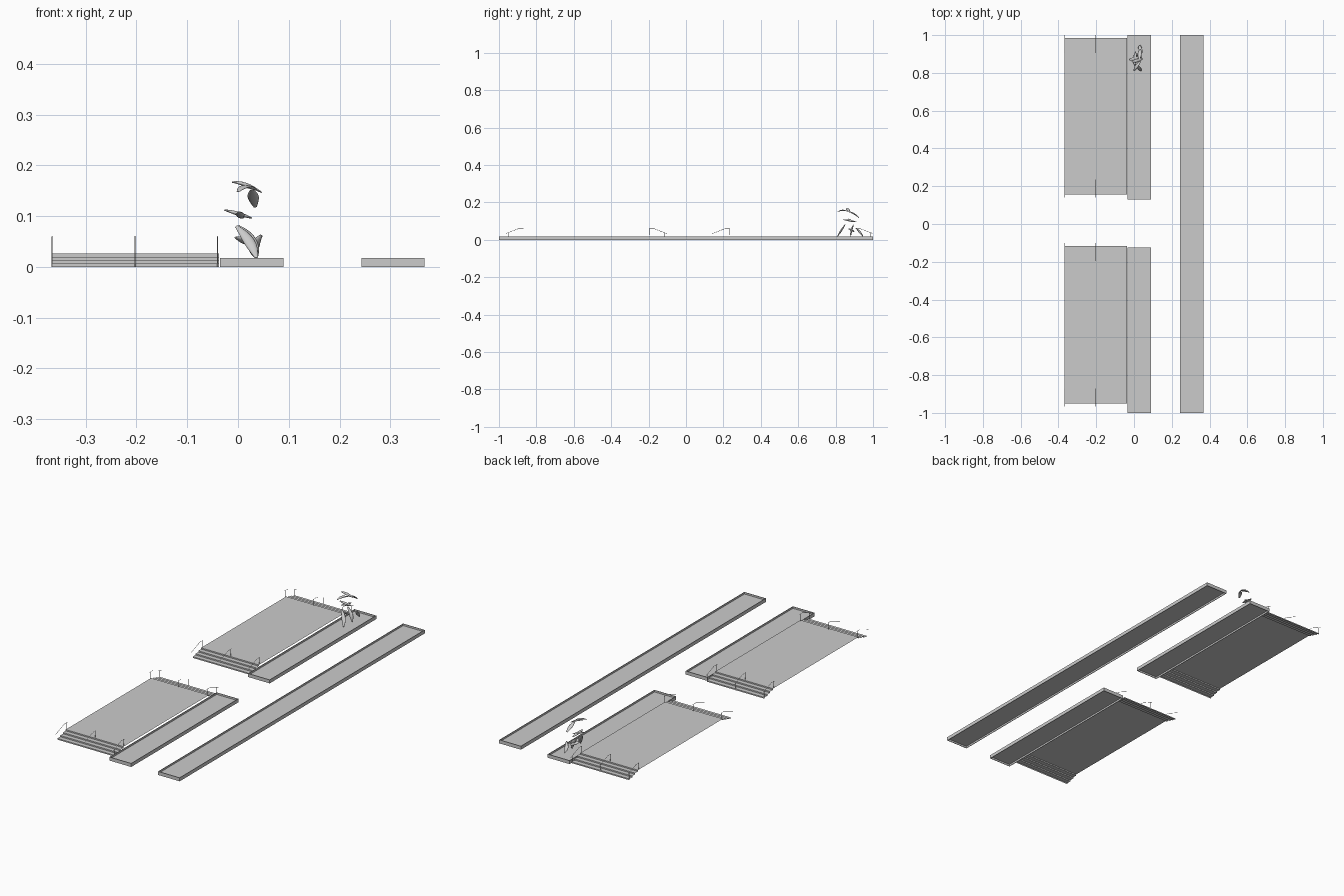
import bpy, bmesh, math
from mathutils import Vector

if "Cube" in bpy.data.objects:
    bpy.data.objects.remove(bpy.data.objects["Cube"])


def make_object(name, verts, faces):
    mesh = bpy.data.meshes.new(name)
    mesh.from_pydata(verts, [], faces)
    bm = bmesh.new()
    bm.from_mesh(mesh)
    bmesh.ops.recalc_face_normals(bm, faces=bm.faces)
    bm.to_mesh(mesh)
    bm.free()
    ob = bpy.data.objects.new(name, mesh)
    bpy.context.collection.objects.link(ob)
    return ob


# Long shallow planters: thin surrounding wall with a recessed bed
WALL_H, BED_Z, WALL_T = 0.018, 0.009, 0.003

def planter(name, x0, x1, y0, y1):
    t = WALL_T
    outer = [(x0, y0), (x1, y0), (x1, y1), (x0, y1)]
    inner = [(x0 + t, y0 + t), (x1 - t, y0 + t), (x1 - t, y1 - t), (x0 + t, y1 - t)]
    loops = [(inner, 0), (outer, 0), (outer, WALL_H), (inner, WALL_H)]
    verts = [(x, y, z) for ring, z in loops for x, y in ring]
    faces = []
    for k in range(4):
        a, b = 4 * k, 4 * ((k + 1) % 4)
        for i in range(4):
            j = (i + 1) % 4
            faces.append((a + i, a + j, b + j, b + i))
    make_object(name + "_wall", verts, faces)
    make_object(name + "_bed", [(x, y, BED_Z) for x, y in inner], [(0, 1, 2, 3)])

planter("long_planter", 0.243, 0.367, -1.0, 1.0)
planter("back_planter", -0.035, 0.09, 0.13, 1.0)
planter("front_planter", -0.035, 0.09, -1.0, -0.125)


# Raised terraces: an open stepped sheet extruded along x
X0, X1, TOP, RUN, STEPS = -0.367, -0.037, 0.026, 0.068, 4

def terrace(name, y0, y1):
    rise, tread = TOP / STEPS, RUN / (STEPS - 1)
    half = []
    for i in range(STEPS):
        half += [(i * tread, i * rise), (i * tread, (i + 1) * rise)]
    profile = [(y0 + d, z) for d, z in half] + [(y1 - d, z) for d, z in reversed(half)]
    n = len(profile)
    verts = [(x, y, z) for x in (X0, X1) for y, z in profile]
    make_object(name, verts, [(i, i + 1, n + i + 1, n + i) for i in range(n - 1)])


# Handrails: thin tubes, sloping over the steps, on three lines per stair
def handrail(name, x, y_end, inward):
    cu = bpy.data.curves.new(name, 'CURVE')
    cu.dimensions = '3D'
    cu.bevel_depth = 0.001
    cu.bevel_resolution = 0
    cu.use_fill_caps = True
    rail = [(-0.015, 0.033), (0.055, 0.06), (0.08, 0.06)]
    posts = [[(0.0, 0.0), (0.0, 0.039)], [(0.076, TOP), (0.076, 0.06)]]
    for path in [rail] + posts:
        s = cu.splines.new('POLY')
        s.points.add(len(path) - 1)
        for p, (d, z) in zip(s.points, path):
            p.co = (x, y_end + inward * d, z, 1)
    bpy.context.collection.objects.link(bpy.data.objects.new(name, cu))

for label, y0, y1 in (("back", 0.155, 0.985), ("front", -0.95, -0.117)):
    terrace(label + "_terrace", y0, y1)
    for i, x in enumerate((-0.366, -0.203, -0.04)):
        handrail(f"{label}_near_handrail_{i}", x, y0, 1)
        handrail(f"{label}_far_handrail_{i}", x, y1, -1)


# Sculpture: smooth flattened limbs lofted along short paths
def limb(name, path, width, thick, sides=10, cuts=8):
    a, b, c = (Vector(p) for p in path)
    verts, faces = [], []
    for k in range(cuts + 1):
        t = k / cuts
        mid = 2 * b - (a + c) / 2
        p = a * (1 - t) ** 2 + mid * 2 * t * (1 - t) + c * t * t
        tan = ((mid - a) * (1 - t) + (c - mid) * t).normalized()
        ref = Vector((1, 0, 0)) if abs(tan.x) < 0.75 else Vector((0, 1, 0))
        u = (ref - tan * ref.dot(tan)).normalized()
        v = tan.cross(u)
        r = 0.3 + 0.7 * math.sin(math.pi * t)
        for i in range(sides):
            ang = 2 * math.pi * i / sides
            verts.append(p + u * (width * r * math.cos(ang)) + v * (thick * r * math.sin(ang)))
    for k in range(cuts):
        for i in range(sides):
            j = (i + 1) % sides
            faces.append((k * sides + i, k * sides + j, (k + 1) * sides + j, (k + 1) * sides + i))
    faces += [tuple(range(sides)), tuple(range(cuts * sides, (cuts + 1) * sides))]
    ob = make_object(name, verts, faces)
    for poly in ob.data.polygons:
        poly.use_smooth = len(poly.vertices) == 4

LIMBS = {
    # top flying figure
    "top_body": ([(-0.012, 0.86, 0.167), (0.015, 0.865, 0.162), (0.046, 0.875, 0.147)], 0.009, 0.004),
    "top_left_wing": ([(0.0, 0.81, 0.148), (0.014, 0.835, 0.158), (0.035, 0.862, 0.152)], 0.009, 0.003),
    "top_right_wing": ([(0.028, 0.87, 0.152), (0.03, 0.9, 0.138), (0.034, 0.925, 0.118)], 0.011, 0.004),
    # middle flying figure
    "middle_body": ([(-0.027, 0.87, 0.112), (0.0, 0.875, 0.105), (0.027, 0.885, 0.096)], 0.009, 0.004),
    "middle_wing": ([(0.002, 0.84, 0.108), (0.005, 0.875, 0.102), (0.008, 0.912, 0.096)], 0.009, 0.004),
    # lower standing cluster
    "low_stem_a": ([(0.036, 0.81, 0.018), (0.022, 0.83, 0.05), (-0.003, 0.85, 0.08)], 0.011, 0.005),
    "low_stem_b": ([(0.036, 0.88, 0.018), (0.026, 0.885, 0.05), (0.0, 0.895, 0.08)], 0.011, 0.005),
    "low_stem_c": ([(0.034, 0.945, 0.02), (0.032, 0.93, 0.04), (0.046, 0.91, 0.062)], 0.01, 0.006),
    "low_branch": ([(-0.005, 0.87, 0.058), (0.012, 0.885, 0.052), (0.03, 0.9, 0.042)], 0.009, 0.005),
}
for part, (path, w, th) in LIMBS.items():
    limb("sculpture_" + part, path, w, th)
